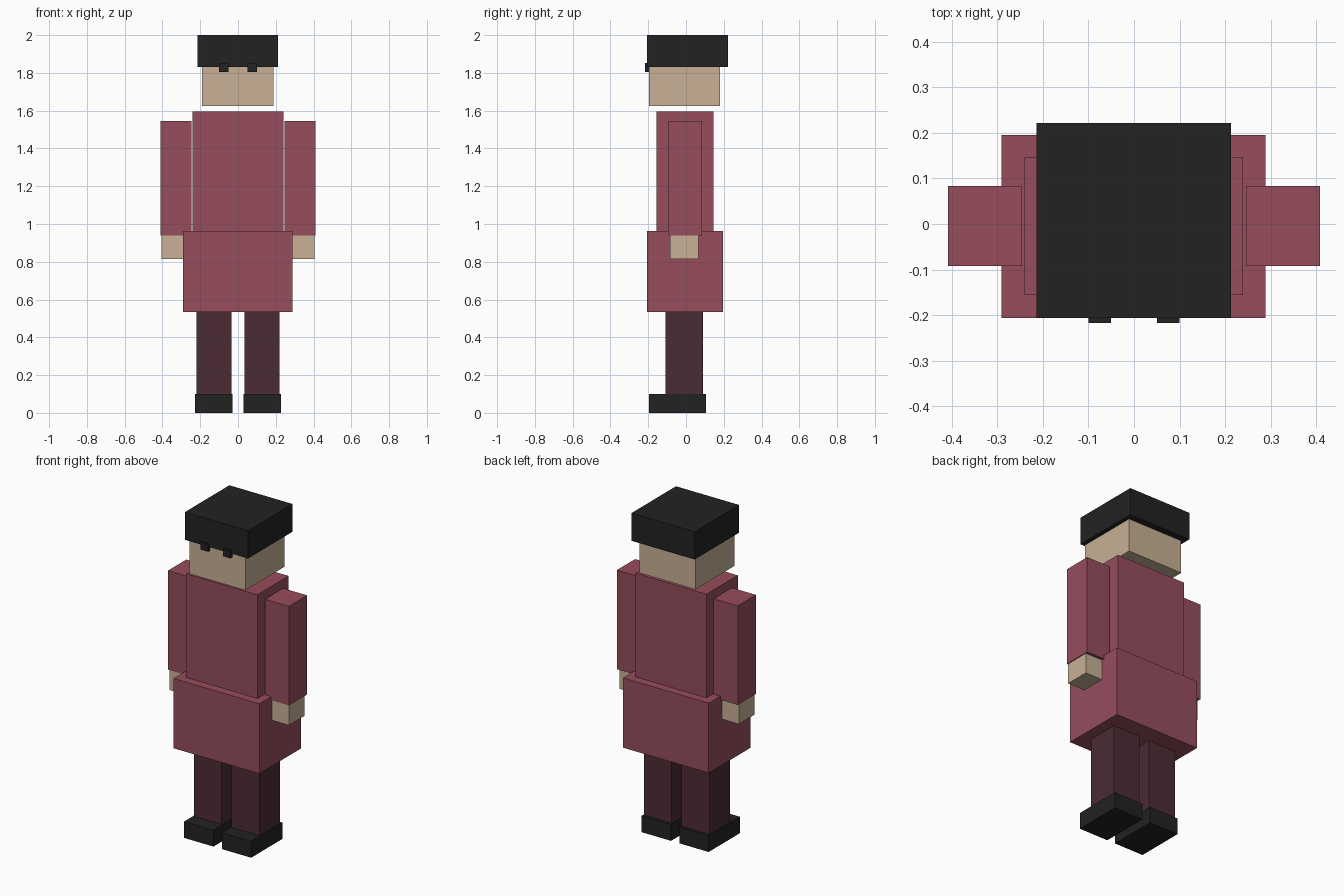
import bpy

# Remove the default cube only
default = bpy.data.objects.get("Cube")
if default:
    bpy.data.objects.remove(default, do_unlink=True)


def material(name, rgb):
    mat = bpy.data.materials.new(name)
    mat.use_nodes = True
    color = (*rgb, 1.0)
    mat.diffuse_color = color
    mat.node_tree.nodes["Principled BSDF"].inputs["Base Color"].default_value = color
    return mat


maroon = material("maroon_cloth", (0.305, 0.075, 0.108))
dark_maroon = material("dark_trousers", (0.070, 0.025, 0.034))
skin = material("skin", (0.578, 0.434, 0.305))
black = material("black", (0.016, 0.016, 0.016))


def box(name, x, y, z, mat):
    """Flat-faced box given its (min, max) range on each axis."""
    spans = (x, y, z)
    bpy.ops.mesh.primitive_cube_add(size=1, location=[(a + b) / 2 for a, b in spans])
    obj = bpy.context.object
    obj.name = obj.data.name = name
    obj.scale = [b - a for a, b in spans]
    bpy.ops.object.transform_apply(location=False, rotation=False, scale=True)
    obj.data.materials.append(mat)
    return obj


def pair(name, x, y, z, mat):
    """Matching boxes on the left (+x) and right (-x)."""
    box("left_" + name, x, y, z, mat)
    box("right_" + name, (-x[1], -x[0]), y, z, mat)


# Head and cap
box("cap", (-0.214, 0.213), (-0.207, 0.222), (1.83, 2.0), black)
box("head", (-0.19, 0.188), (-0.197, 0.181), (1.625, 1.83), skin)
pair("eye", (0.05, 0.10), (-0.218, -0.19), (1.805, 1.853), black)

# Coat
box("torso", (-0.241, 0.24), (-0.156, 0.146), (0.962, 1.596), maroon)
box("coat_skirt", (-0.291, 0.289), (-0.207, 0.196), (0.535, 0.962), maroon)

# Arms
pair("sleeve", (0.246, 0.409), (-0.092, 0.084), (0.94, 1.546), maroon)
pair("hand", (0.252, 0.404), (-0.086, 0.067), (0.815, 0.94), skin)

# Legs
pair("leg", (0.034, 0.221), (-0.109, 0.09), (0.10, 0.535), dark_maroon)
pair("shoe", (0.028, 0.227), (-0.197, 0.105), (0.0, 0.10), black)
